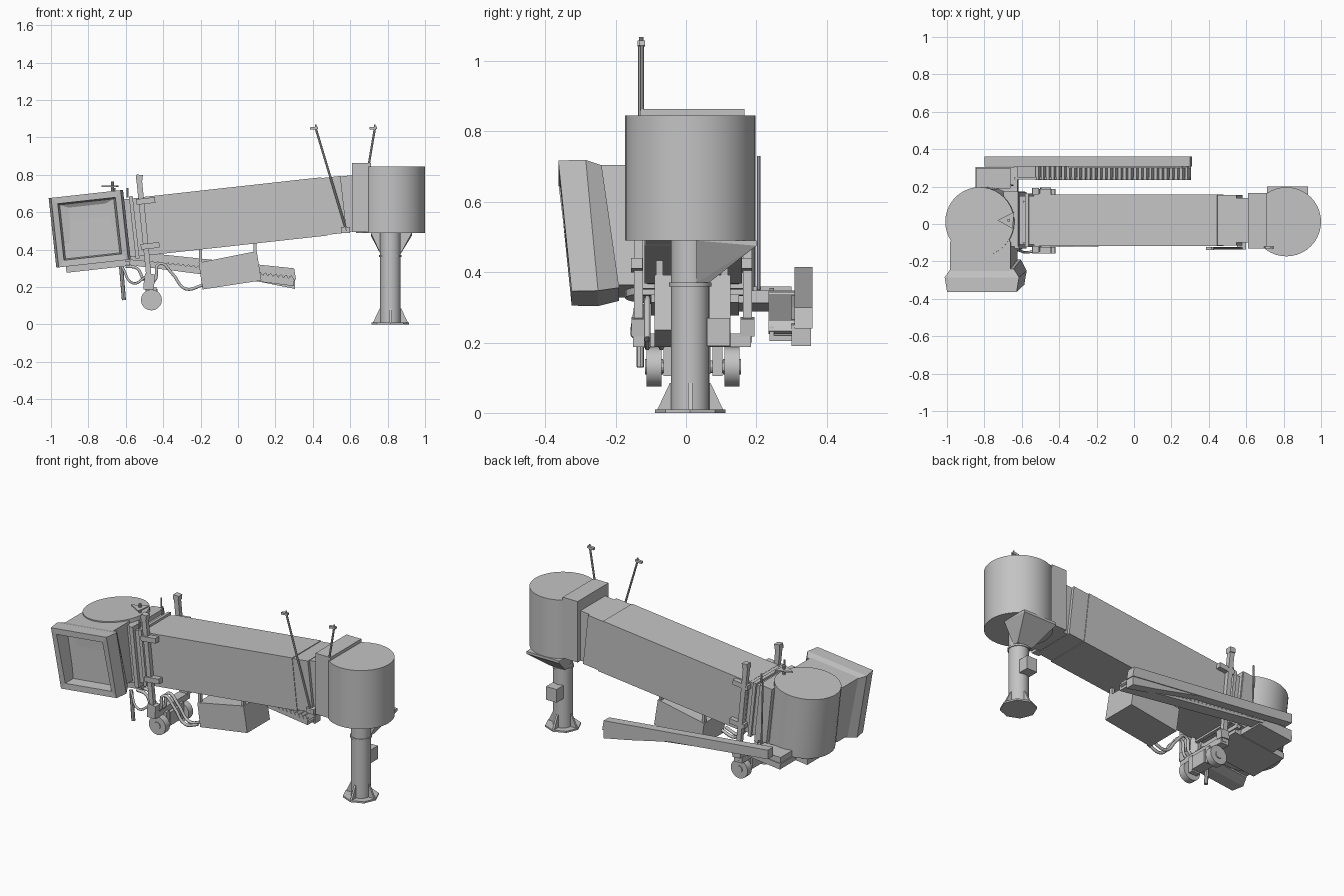
import bpy, bmesh, math
from mathutils import Vector, Matrix

if "Cube" in bpy.data.objects:
    bpy.data.objects.remove(bpy.data.objects["Cube"])

TILT = math.radians(6.3)          # slope of the tunnel and cab
YC = 0.02                         # tunnel centre line

mat = bpy.data.materials.new("light_grey")
mat.diffuse_color = (0.55, 0.55, 0.55, 1)
mat.use_nodes = True
mat.node_tree.nodes["Principled BSDF"].inputs["Base Color"].default_value = mat.diffuse_color


def finish(bm, name, smooth=False):
    bmesh.ops.recalc_face_normals(bm, faces=bm.faces)
    me = bpy.data.meshes.new(name)
    bm.to_mesh(me)
    bm.free()
    me.materials.append(mat)
    if smooth:
        me.shade_smooth()
        me.set_sharp_from_angle(angle=math.radians(30))
    ob = bpy.data.objects.new(name, me)
    bpy.context.collection.objects.link(ob)
    return ob


def box(name, x, y, z, tilt=0.0):
    """Box from ranges; tilt turns it about y around its own centre."""
    bm = bmesh.new()
    c = [(a[0] + a[1]) / 2 for a in (x, y, z)]
    s = [a[1] - a[0] for a in (x, y, z)]
    m = Matrix.Translation(c) @ Matrix.Rotation(-tilt, 4, 'Y') @ Matrix.Diagonal((*s, 1))
    bmesh.ops.create_cube(bm, size=1, matrix=m)
    return finish(bm, name)


def tunnel_box(name, x0, x1, width, height):
    """Sloped tunnel section on the common centre line."""
    zc = 0.58 + 0.11 * (x0 + x1) / 2
    return box(name, (x0, x1), (YC - width / 2, YC + width / 2),
               (zc - height / 2, zc + height / 2), TILT)


def rod(name, a, b, r, n=8, r2=None):
    """Cylinder or cone between two points."""
    a, b = Vector(a), Vector(b)
    bm = bmesh.new()
    m = Matrix.Translation((a + b) / 2) @ (b - a).to_track_quat('Z', 'Y').to_matrix().to_4x4()
    bmesh.ops.create_cone(bm, cap_ends=True, segments=n, radius1=r,
                          radius2=r if r2 is None else r2, depth=(b - a).length, matrix=m)
    return finish(bm, name, n > 8)


def prism(name, pts, y0, y1):
    """Profile in x-z pushed along y."""
    bm = bmesh.new()
    f = bm.faces.new([bm.verts.new((x, y0, z)) for x, z in pts])
    r = bmesh.ops.extrude_face_region(bm, geom=[f])
    bmesh.ops.translate(bm, vec=(0, y1 - y0, 0),
                        verts=[v for v in r['geom'] if isinstance(v, bmesh.types.BMVert)])
    return finish(bm, name)


def hull(name, pts):
    bm = bmesh.new()
    for p in pts:
        bm.verts.new(p)
    bmesh.ops.convex_hull(bm, input=bm.verts)
    return finish(bm, name)


def hose(name, pts, r):
    cu = bpy.data.curves.new(name, 'CURVE')
    cu.dimensions = '3D'
    cu.bevel_depth = r
    cu.bevel_resolution = 1
    cu.resolution_u = 5
    sp = cu.splines.new('BEZIER')
    sp.bezier_points.add(len(pts) - 1)
    for bp, p in zip(sp.bezier_points, pts):
        bp.co = p
        bp.handle_left_type = bp.handle_right_type = 'AUTO'
    cu.materials.append(mat)
    bpy.context.collection.objects.link(bpy.data.objects.new(name, cu))


# Rotunda, its doorway and column
RX, RY = 0.815, 0.012
rod("rotunda", (RX, RY, 0.49), (RX, RY, 0.845), 0.185, 40)
box("rotunda_doorway", (0.61, 0.71), (-0.13, 0.166), (0.495, 0.864))
rod("column", (RX, RY, 0), (RX, RY, 0.49), 0.055, 24)
rod("column_collar", (RX, RY, 0.36), (RX, RY, 0.37), 0.06, 24)
rod("base_plate", (RX, RY, 0), (RX, RY, 0.01), 0.1, 8)
for i in range(4):                # base gussets
    c, s = math.cos(i * math.pi / 2), math.sin(i * math.pi / 2)
    hull("base_gusset", [(RX + c * d - s * t, RY + s * d + c * t, z)
                         for d, z in ((0.04, 0.0), (0.098, 0.0), (0.04, 0.085), (0.058, 0.085))
                         for t in (-0.006, 0.006)])
hull("rotunda_bracket", [(0.71, 0.2, 0.49), (0.93, 0.2, 0.49), (0.71, 0.03, 0.49), (0.93, 0.03, 0.49),
                         (0.71, 0.2, 0.475), (0.93, 0.2, 0.475),
                         (0.765, 0.065, 0.37), (0.865, 0.065, 0.37), (0.765, 0.03, 0.37), (0.865, 0.03, 0.37)])
box("column_control_box", (0.78, 0.85), (0.06, 0.125), (0.19, 0.27))

# Telescopic tunnel
tunnel_box("outer_tunnel", -0.52, 0.465, 0.277, 0.313)
tunnel_box("tunnel_end_collar", 0.455, 0.565, 0.27, 0.305)
tunnel_box("inner_tunnel", 0.55, 0.63, 0.236, 0.30)
tunnel_box("cab_passage", -0.70, -0.50, 0.26, 0.31)
tunnel_box("cab_collar", -0.62, -0.595, 0.30, 0.36)
tunnel_box("cab_collar_ring", -0.565, -0.545, 0.285, 0.335)

# Cab drum with neck toward the aircraft
def tilted(x, y, z):              # cab-local to world
    return Vector((-0.805, 0, 0.51)) + Matrix.Rotation(-TILT, 3, 'Y') @ Vector((x, y, z))

rod("cab_drum", tilted(0, 0.012, -0.185), tilted(0, 0.012, 0.185), 0.185, 40)
hull("cab_neck", [tilted(x, y, z) for x, y in ((-0.16, -0.26), (0.165, -0.26), (0.165, -0.1), (-0.16, -0.1), (0.12, 0.0), (-0.12, 0.0))
                  for z in (-0.165, 0.178)])
box("cab_side_block", (-0.68, -0.60), (-0.12, 0.175), (0.35, 0.69), TILT)
box("cab_floor_beam", (-0.92, -0.58), (-0.10, 0.15), (0.295, 0.33), TILT)

# Canopy: hollow frame, front leaning forward at the top
bm = bmesh.new()
def ring(hx, hz, y_top, y_bot, dx=0.012):
    return [bm.verts.new(tilted(dx + sx * hx, y_top if sz > 0 else y_bot, sz * hz))
            for sx, sz in ((-1, -1), (1, -1), (1, 1), (-1, 1))]

rings = [ring(0.17, 0.175, -0.24, -0.19), ring(0.2, 0.187, -0.285, -0.25),
         ring(0.187, 0.187, -0.363, -0.325), ring(0.155, 0.152, -0.362, -0.324),
         ring(0.145, 0.145, -0.275, -0.255), ring(0.1, 0.125, -0.262, -0.255)]
for a, b in zip(rings, rings[1:]):
    for i in range(4):
        j = (i + 1) % 4
        bm.faces.new((a[i], a[j], b[j], b[i]))
bm.faces.new(rings[0])
bm.faces.new(rings[-1])
finish(bm, "cab_canopy")

# Warning triangle and small masts on the cab
hull("roof_triangle", [(x, y, z) for x, y in ((-0.73, 0.02), (-0.64, 0.065), (-0.65, -0.025))
                       for z in (0.735, 0.743)])
rod("roof_triangle_post", (-0.67, 0.02, 0.69), (-0.67, 0.02, 0.765), 0.008)
rod("cab_side_post", (-0.65, 0.207, 0.35), (-0.66, 0.207, 0.73), 0.005)
for y in (-0.1, 0.12):
    rod("cab_mast", (-0.59, y, 0.68), (-0.59, y, 0.73), 0.005)

# Lift columns, mirrored about the tunnel centre line
for s in (-1, 1):
    y = YC + s * 0.155
    prism("lift_column", [(-0.545, 0.79), (-0.515, 0.79), (-0.457, 0.2), (-0.485, 0.2)],
          y - 0.013, y + 0.013)
    box("lift_cap", (-0.545, -0.51), (y - 0.018, y + 0.018), (0.77, 0.8), -0.1)
    for z, dx in ((0.66, 0.012), (0.42, 0.035)):
        box("lift_clamp", (-0.555 + dx, -0.455 + dx), (y - 0.022, y + 0.012), (z - 0.015, z + 0.015), TILT)
    box("lift_foot", (-0.50, -0.445), (y - 0.02, y + 0.02), (0.22, 0.27), -0.1)
    # wheel and fork
    yw = YC + s * 0.111
    rod("wheel", (-0.463, yw - 0.021, 0.131), (-0.463, yw + 0.021, 0.131), 0.056, 20)
    rod("wheel_hub", (-0.463, yw - 0.026, 0.131), (-0.463, yw + 0.026, 0.131), 0.022, 12)
    box("wheel_fork", (-0.49, -0.435), (YC + s * 0.07 - 0.014, YC + s * 0.07 + 0.014), (0.105, 0.2))
box("lift_crossbeam", (-0.505, -0.45), (-0.15, 0.185), (0.188, 0.225))
rod("wheel_axle", (-0.463, -0.1, 0.131), (-0.463, 0.14, 0.131), 0.018, 12)
box("bogie", (-0.495, -0.43), (-0.03, 0.07), (0.11, 0.19))

# Equipment box hung under the tunnel
prism("equipment_box", [(-0.21, 0.33), (0.1, 0.392), (0.125, 0.235), (-0.19, 0.187)], -0.09, 0.127)
for x, z in ((-0.2, 0.32), (0.09, 0.37)):
    for y in (-0.075, 0.11):
        box("box_hanger", (x - 0.008, x + 0.008), (y - 0.01, y + 0.01), (z, z + 0.1))

# Cables and hoses below the cab
for y in (-0.11, -0.07):
    hose("cable", [(-0.60, y, 0.31), (-0.54, y, 0.30), (-0.50, y, 0.24), (-0.45, y, 0.23), (-0.42, y, 0.325),
                   (-0.35, y, 0.27), (-0.28, y, 0.19), (-0.19, y, 0.21)], 0.009)
rod("hanging_hose", (-0.625, -0.13, 0.31), (-0.61, -0.13, 0.13), 0.011)
hose("hanging_loop", [(-0.62, -0.14, 0.31), (-0.56, -0.15, 0.22), (-0.50, -0.13, 0.25)], 0.007)

# Service platform and stairs on the back side
box("stair_platform", (-0.845, -0.62), (0.12, 0.305), (0.30, 0.335), TILT)
box("platform_step", (-0.845, -0.66), (0.19, 0.3), (0.325, 0.36))
def slope(x):                     # top of the stairs
    return 0.39 - 0.10 * (x + 0.64) / 0.94

prism("stair_outer_beam", [(-0.8, 0.415), (0.3, 0.30), (0.31, 0.24), (-0.8, 0.36)], 0.308, 0.36)
prism("stair_lower_beam", [(-0.35, 0.335), (0.13, 0.30), (0.305, 0.25), (0.305, 0.19), (0.13, 0.225)], 0.30, 0.355)
prism("stair_inner_beam", [(-0.64, 0.355), (0.3, 0.245), (0.3, 0.205), (-0.64, 0.325)], 0.237, 0.25)
prism("stair_bed", [(-0.64, 0.34), (0.3, 0.22), (0.3, 0.205), (-0.64, 0.325)], 0.237, 0.31)
for i in range(30):
    x = -0.51 + i * 0.0275
    z = slope(x) - 0.045
    box("stair_tread", (x - 0.009, x + 0.009), (0.235, 0.31), (z - 0.02, z + 0.014), 0.5)

# Lamp poles
for name, a, b in (("long_lamp_pole", (0.58, -0.13, 0.5), (0.415, -0.13, 1.05)),
                   ("short_lamp_pole", (0.70, -0.125, 0.86), (0.732, -0.125, 1.05))):
    rod(name, a, b, 0.006)
    box(name + "_head", (b[0] - 0.03, b[0] + 0.012), (b[1] - 0.008, b[1] + 0.008), (1.043, 1.056), 0.1)
    rod(name + "_tip", b, (b[0], b[1], 1.068), 0.004)
box("pole_bracket", (0.55, 0.6), (-0.135, -0.09), (0.49, 0.52))
